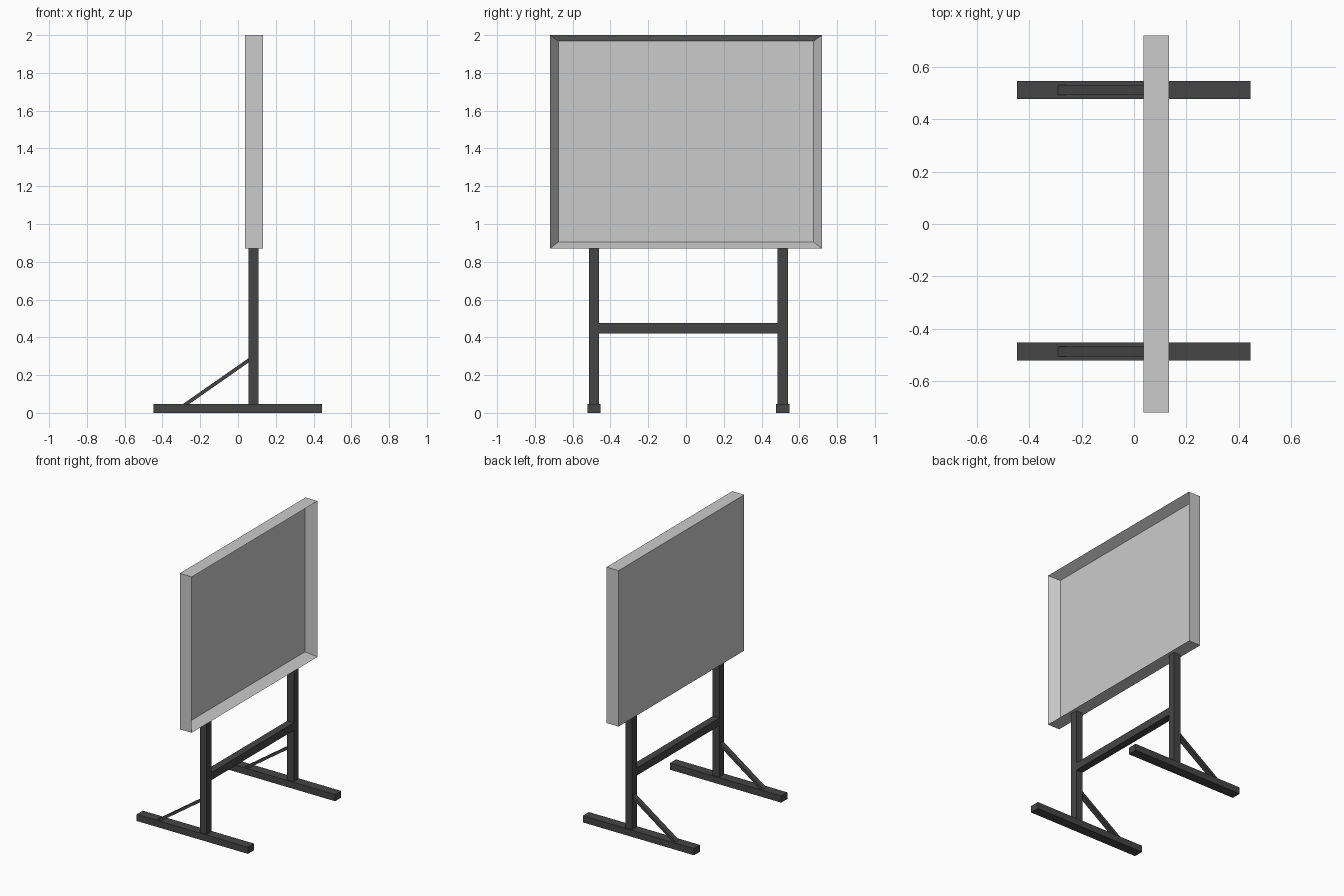
import bpy, bmesh

if "Cube" in bpy.data.objects:
    bpy.data.objects.remove(bpy.data.objects["Cube"])

dark = bpy.data.materials.new("dark_metal")
dark.diffuse_color = (0.06, 0.06, 0.06, 1)
dark.use_nodes = True
dark.node_tree.nodes["Principled BSDF"].inputs["Base Color"].default_value = dark.diffuse_color


def finish(name, bm, mat=None):
    bmesh.ops.recalc_face_normals(bm, faces=bm.faces)
    mesh = bpy.data.meshes.new(name)
    bm.to_mesh(mesh)
    bm.free()
    obj = bpy.data.objects.new(name, mesh)
    bpy.context.collection.objects.link(obj)
    if mat:
        mesh.materials.append(mat)
    return obj


def box(name, lo, hi, mat=None):
    bm = bmesh.new()
    bmesh.ops.create_cube(bm, size=1)
    for v in bm.verts:
        v.co = [lo[i] if v.co[i] < 0 else hi[i] for i in range(3)]
    return finish(name, bm, mat)


def prism(name, profile, y0, y1, mat=None):
    # closed x-z profile extruded along y
    bm = bmesh.new()
    face = bm.faces.new([bm.verts.new((x, y0, z)) for x, z in profile])
    ext = bmesh.ops.extrude_face_region(bm, geom=[face], use_keep_orig=True)
    for v in ext["geom"]:
        if isinstance(v, bmesh.types.BMVert):
            v.co.y = y1
    return finish(name, bm, mat)


# Display board: flat back, sharp outer rim, sloped walls down to a recessed face
bm = bmesh.new()
loops = []
for x, hy, z0, z1 in ((0.037, 0.72, 0.87, 2.0),
                      (0.133, 0.72, 0.87, 2.0),
                      (0.065, 0.675, 0.906, 1.968)):
    loops.append([bm.verts.new((x, y, z)) for y, z in
                  ((-hy, z0), (hy, z0), (hy, z1), (-hy, z1))])
for a, b in zip(loops, loops[1:]):
    for i in range(4):
        j = (i + 1) % 4
        bm.faces.new((a[i], a[j], b[j], b[i]))
bm.faces.new(loops[0])
bm.faces.new(loops[-1])
finish("display_board", bm)

# Stand: foot, post and diagonal brace on each side
for side, y in (("left", -0.487), ("right", 0.512)):
    box(side + "_foot", (-0.447, y - 0.035, 0), (0.445, y + 0.035, 0.048), dark)
    box(side + "_post", (0.055, y - 0.027, 0.048), (0.108, y + 0.027, 0.87), dark)
    prism(side + "_brace",
          [(-0.29, 0.048), (-0.257, 0.048), (0.055, 0.266), (0.055, 0.289)],
          y - 0.019, y + 0.019, dark)

# Crossbar between the posts
box("crossbar", (0.055, -0.46, 0.42), (0.108, 0.485, 0.475), dark)
